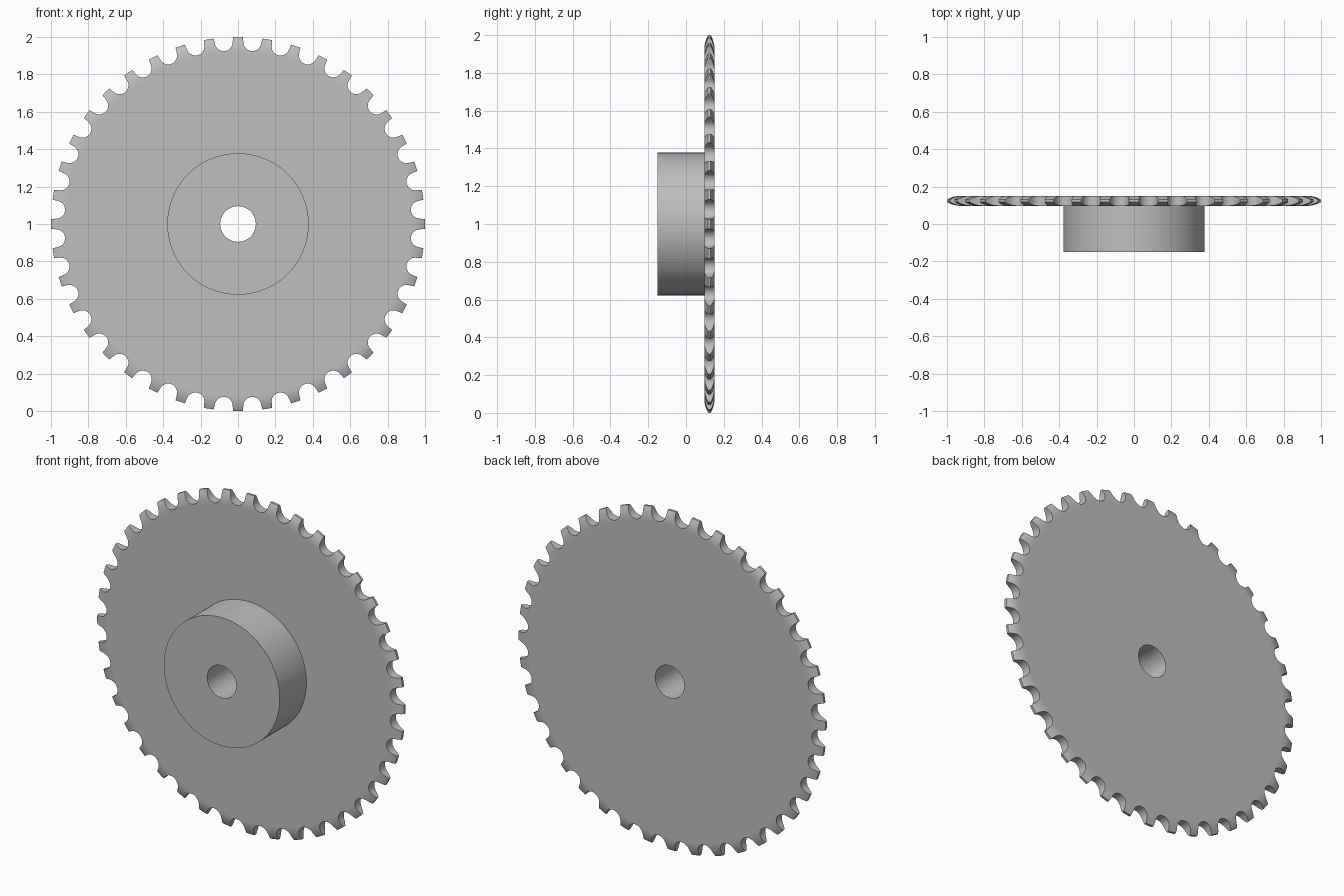
import bpy, bmesh
from math import sin, cos, tan, pi, radians, sqrt, acos
from mathutils import Matrix, Vector

cube = bpy.data.objects.get("Cube")
if cube:
    bpy.data.objects.remove(cube, do_unlink=True)

TEETH = 40
TIP_R, PITCH_R, ROLLER_R = 1.0, 0.975, 0.0475
HUB_R, BORE_R = 0.378, 0.095
FRONT, PLATE_FRONT, BACK = -0.151, 0.097, 0.151
FLANK = radians(10)
CENTRE = Vector((0, 0, 1))

steel = bpy.data.materials.new("grey steel")
steel.use_nodes = True
grey = (0.52, 0.52, 0.52, 1)
steel.diffuse_color = grey
steel.node_tree.nodes["Principled BSDF"].inputs["Base Color"].default_value = grey


def make_object(name, bm):
    bmesh.ops.recalc_face_normals(bm, faces=bm.faces)
    mesh = bpy.data.meshes.new(name)
    bm.to_mesh(mesh)
    bm.free()
    mesh.materials.append(steel)
    obj = bpy.data.objects.new(name, mesh)
    bpy.context.collection.objects.link(obj)
    return obj


def lathe(name, profile, segments):
    """Turn a closed (radius, y) profile around the wheel axis."""
    bm = bmesh.new()
    rings = []
    for i in range(segments):
        a = 2 * pi * i / segments
        rings.append([bm.verts.new(CENTRE + Vector((r * sin(a), y, r * cos(a))))
                      for r, y in profile])
    n = len(profile)
    for i in range(segments):
        p, q = rings[i], rings[(i + 1) % segments]
        for j in range(n):
            k = (j + 1) % n
            bm.faces.new((p[j], p[k], q[k], q[j]))
    return make_object(name, bm)


# Rounded side relief of the teeth, from the flat face out to the narrow tip
SIDE_R, RELIEF = 0.153, 0.02
sweep = acos(1 - RELIEF / SIDE_R)
relief_start = TIP_R - SIDE_R * sin(sweep)
relief = [(relief_start + SIDE_R * sin(sweep * i / 6),
           SIDE_R * (1 - cos(sweep * i / 6))) for i in range(7)]

# Hub and plate turned as one solid with the bore through it
profile = [(BORE_R, FRONT), (HUB_R, FRONT), (HUB_R, PLATE_FRONT),
           (relief_start - 0.008, PLATE_FRONT)]
profile += [(r, PLATE_FRONT + d) for r, d in relief]
profile += [(r, BACK - d) for r, d in reversed(relief)]
profile += [(relief_start - 0.008, BACK), (BORE_R, BACK)]
sprocket = lathe("sprocket_wheel", profile, 240)

# Tooth outline: one round roller seat with opening flanks, repeated
OUTER = 1.05
half = pi / 2 - FLANK
seat = []
for i in range(15):
    a = -half + 2 * half * i / 14
    seat.append((ROLLER_R * sin(a), PITCH_R - ROLLER_R * cos(a)))
mouth = seat[-1][0] + (OUTER - seat[-1][1]) * tan(FLANK)
seat = [(-mouth, OUTER)] + seat + [(mouth, OUTER)]

bm = bmesh.new()
outline = []
for t in range(TEETH):
    turn = Matrix.Rotation(2 * pi * (t + 0.5) / TEETH, 3, 'Y')
    for x, z in seat:
        outline.append(bm.verts.new(CENTRE + turn @ Vector((x, -0.3, z))))
face = bm.faces.new(outline)
extruded = bmesh.ops.extrude_face_region(bm, geom=[face])["geom"]
bmesh.ops.translate(bm, vec=(0, 0.6, 0),
                    verts=[g for g in extruded if isinstance(g, bmesh.types.BMVert)])
cutter = make_object("tooth_cutter", bm)
cutter.hide_render = True

# Cut the teeth and keep the result
cut = sprocket.modifiers.new("teeth", 'BOOLEAN')
cut.operation = 'INTERSECT'
cut.solver = 'EXACT'
cut.object = cutter
for o in bpy.context.selected_objects:
    o.select_set(False)
bpy.context.view_layer.objects.active = sprocket
sprocket.select_set(True)
bpy.ops.object.modifier_apply(modifier=cut.name)
bpy.data.objects.remove(cutter, do_unlink=True)
bpy.ops.object.shade_smooth_by_angle(angle=radians(30))
